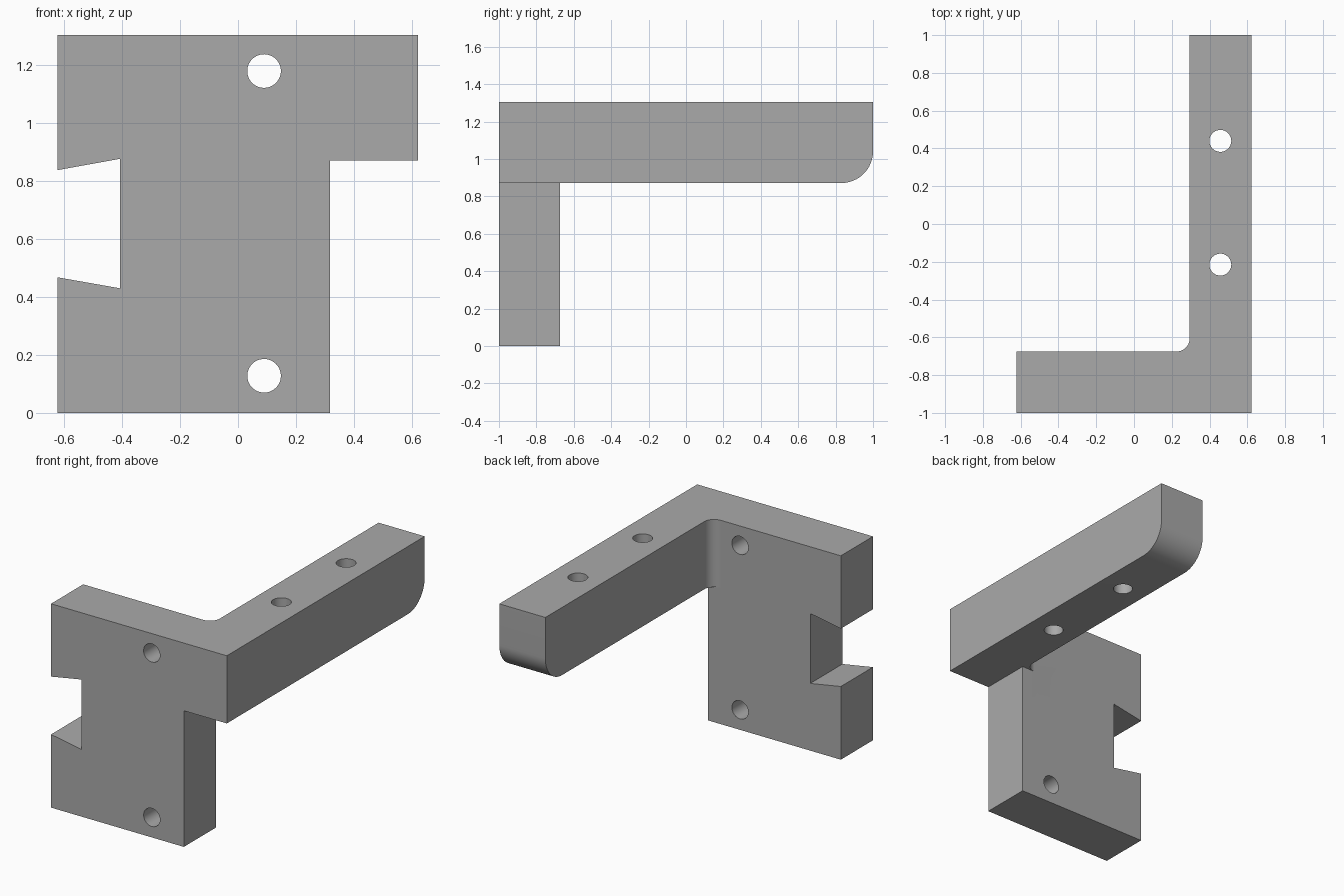
import bpy, bmesh, math
from mathutils import Matrix, Vector

cube = bpy.data.objects.get("Cube")
if cube:
    bpy.data.objects.remove(cube, do_unlink=True)

grey = bpy.data.materials.new("plain_grey")
grey.use_nodes = True
COLOUR = (0.40, 0.40, 0.40, 1)
grey.diffuse_color = COLOUR
grey.node_tree.nodes["Principled BSDF"].inputs["Base Color"].default_value = COLOUR

REACH = 1.5          # cutters run past the part on both sides
HOLE_RADIUS = 0.058


def arc(cx, cy, r, start, end, steps=16):
    angles = [math.radians(start + (end - start) * i / steps) for i in range(steps + 1)]
    return [(cx + r * math.cos(a), cy + r * math.sin(a)) for a in angles]


def prism(name, outline, axis):
    """Extrude an outline through the whole part along x, y or z."""
    place = {"x": lambda a, b: (-REACH, a, b),
             "y": lambda a, b: (a, -REACH, b),
             "z": lambda a, b: (a, b, -REACH)}[axis]
    along = Vector([2 * REACH if c == axis else 0 for c in "xyz"])
    bm = bmesh.new()
    face = bm.faces.new([bm.verts.new(place(*p)) for p in outline])
    new = bmesh.ops.extrude_face_region(bm, geom=[face])["geom"]
    bmesh.ops.translate(bm, vec=along, verts=[v for v in new if isinstance(v, bmesh.types.BMVert)])
    bmesh.ops.recalc_face_normals(bm, faces=bm.faces)
    mesh = bpy.data.meshes.new(name)
    bm.to_mesh(mesh)
    bm.free()
    mesh.materials.append(grey)
    obj = bpy.data.objects.new(name, mesh)
    bpy.context.collection.objects.link(obj)
    return obj


def combine(target, tool, operation):
    tool.hide_render = True
    bpy.context.view_layer.objects.active = target
    mod = target.modifiers.new(operation.lower(), "BOOLEAN")
    mod.operation, mod.solver, mod.object = operation, "EXACT", tool
    bpy.ops.object.modifier_apply(modifier=mod.name)
    bpy.data.objects.remove(tool, do_unlink=True)


# Front outline: notched plate with a shoulder for the arm
bracket = prism("angle_bracket", [
    (-0.623, 0), (0.317, 0), (0.317, 0.871), (0.621, 0.871), (0.621, 1.304),
    (-0.623, 1.304), (-0.623, 0.838), (-0.407, 0.877), (-0.407, 0.43), (-0.623, 0.468)], "y")

# Side outline: arm with a rounded lower tip
side = prism("side_outline", [(-1, -0.2), (-0.675, -0.2), (-0.675, 0.871)]
             + arc(0.83, 1.041, 0.17, -90, 0) + [(1, 1.5), (-1, 1.5)], "x")

# Top outline: L shape with a filleted inner corner
top = prism("top_outline", [(-0.8, -1.2), (0.8, -1.2), (0.8, 1.2), (0.295, 1.2)]
            + arc(0.225, -0.605, 0.07, 0, -90) + [(-0.8, -0.675)], "z")

for outline in (side, top):
    combine(bracket, outline, "INTERSECT")

# Bolt holes through the plate and through the arm
for axis, a, b in (("y", 0.09, 1.18), ("y", 0.09, 0.128), ("z", 0.457, 0.44), ("z", 0.457, -0.215)):
    hole = prism("bolt_hole", arc(a, b, HOLE_RADIUS, 0, 360, 48)[:-1], axis)
    combine(bracket, hole, "DIFFERENCE")

bpy.ops.object.select_all(action="DESELECT")
bracket.select_set(True)
bpy.context.view_layer.objects.active = bracket
bpy.ops.object.shade_smooth_by_angle(angle=math.radians(30))
